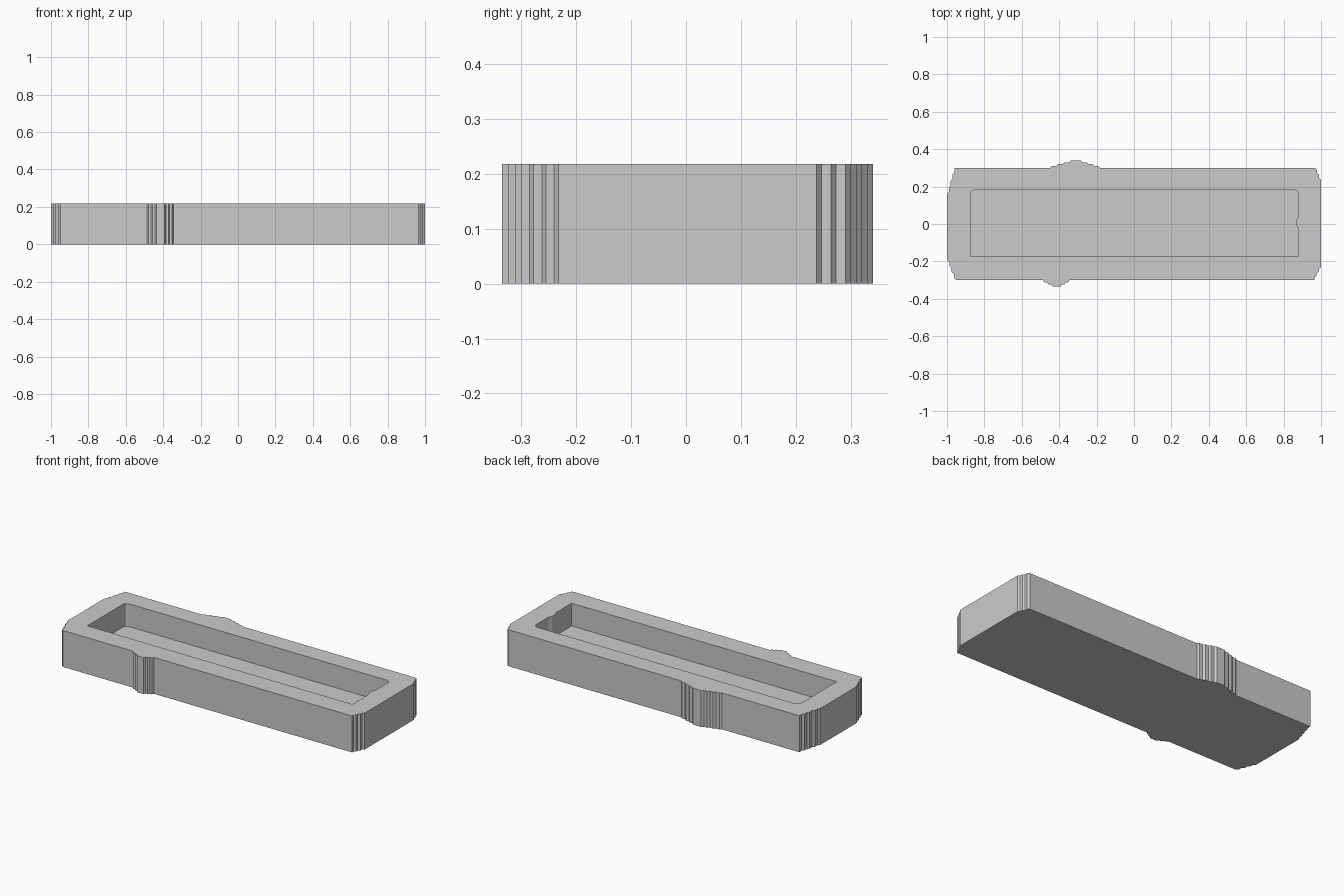
import bpy
import bmesh
from mathutils import Vector

HEIGHT = 0.218
FLOOR = 0.082

default_cube = bpy.data.objects.get("Cube")
if default_cube:
    bpy.data.objects.remove(default_cube, do_unlink=True)


def make_material(name, value):
    material = bpy.data.materials.new(name)
    material.use_nodes = True
    colour = (value, value, value, 1)
    material.diffuse_color = colour
    for node in material.node_tree.nodes:
        if node.type == 'BSDF_PRINCIPLED':
            node.inputs["Base Color"].default_value = colour
    return material


def stairs(start, end, steps, axis):
    """Softly stepped line: each step runs along one axis, then cuts across."""
    start, end = Vector(start), Vector(end)
    stride = (end - start) / steps
    points = []
    for i in range(steps):
        corner = start + stride * i
        run = corner.copy()
        run[axis] += stride[axis] * 0.65
        points += [corner, run]
    return points + [end]


def make_prism(name, outline, bottom, top, material):
    """Extrude a closed outline straight up."""
    bm = bmesh.new()
    face = bm.faces.new([bm.verts.new((p[0], p[1], bottom)) for p in outline])
    result = bmesh.ops.extrude_face_region(bm, geom=[face])
    raised = [v for v in result["geom"] if isinstance(v, bmesh.types.BMVert)]
    bmesh.ops.translate(bm, verts=raised, vec=(0, 0, top - bottom))
    bmesh.ops.recalc_face_normals(bm, faces=bm.faces)
    mesh = bpy.data.meshes.new(name)
    bm.to_mesh(mesh)
    bm.free()
    mesh.materials.append(material)
    prism = bpy.data.objects.new(name, mesh)
    bpy.context.collection.objects.link(prism)
    return prism


grey = make_material("plain grey", 0.6)

# Outer outline, anticlockwise from the front right corner
X, Y = 0, 1
outline = (
    stairs((-1, -0.17), (-0.95, -0.3), 4, Y)
    + stairs((-0.5, -0.3), (-0.435, -0.335), 3, X)    # front bump
    + stairs((-0.405, -0.335), (-0.345, -0.3), 3, X)
    + stairs((0.965, -0.3), (1, -0.232), 3, Y)
    + stairs((1, 0.22), (0.967, 0.3), 3, Y)
    + stairs((-0.16, 0.3), (-0.285, 0.34), 4, X)      # back bump
    + stairs((-0.315, 0.34), (-0.45, 0.3), 4, X)
    + stairs((-0.96, 0.3), (-1, 0.16), 4, Y)
)
tray = make_prism("tray", outline, 0, HEIGHT, grey)

# Cavity with clipped back corners and a slight ridge on one end wall
cavity_outline = [
    (-0.875, -0.175), (0.88, -0.175),
    (0.88, -0.03), (0.87, -0.01), (0.87, 0.025), (0.88, 0.045),
    (0.88, 0.16), (0.875, 0.175), (0.855, 0.185),
    (-0.85, 0.185), (-0.87, 0.175), (-0.875, 0.16),
]
cutter = make_prism("cavity_cutter", cavity_outline, FLOOR, HEIGHT + 0.1, grey)
cutter.hide_render = True
cutter.display_type = 'WIRE'

# Cut the cavity, then discard the cutter
cut = tray.modifiers.new("cavity", 'BOOLEAN')
cut.operation = 'DIFFERENCE'
cut.solver = 'EXACT'
cut.object = cutter
bpy.context.view_layer.objects.active = tray
bpy.ops.object.modifier_apply(modifier=cut.name)
bpy.data.objects.remove(cutter, do_unlink=True)
